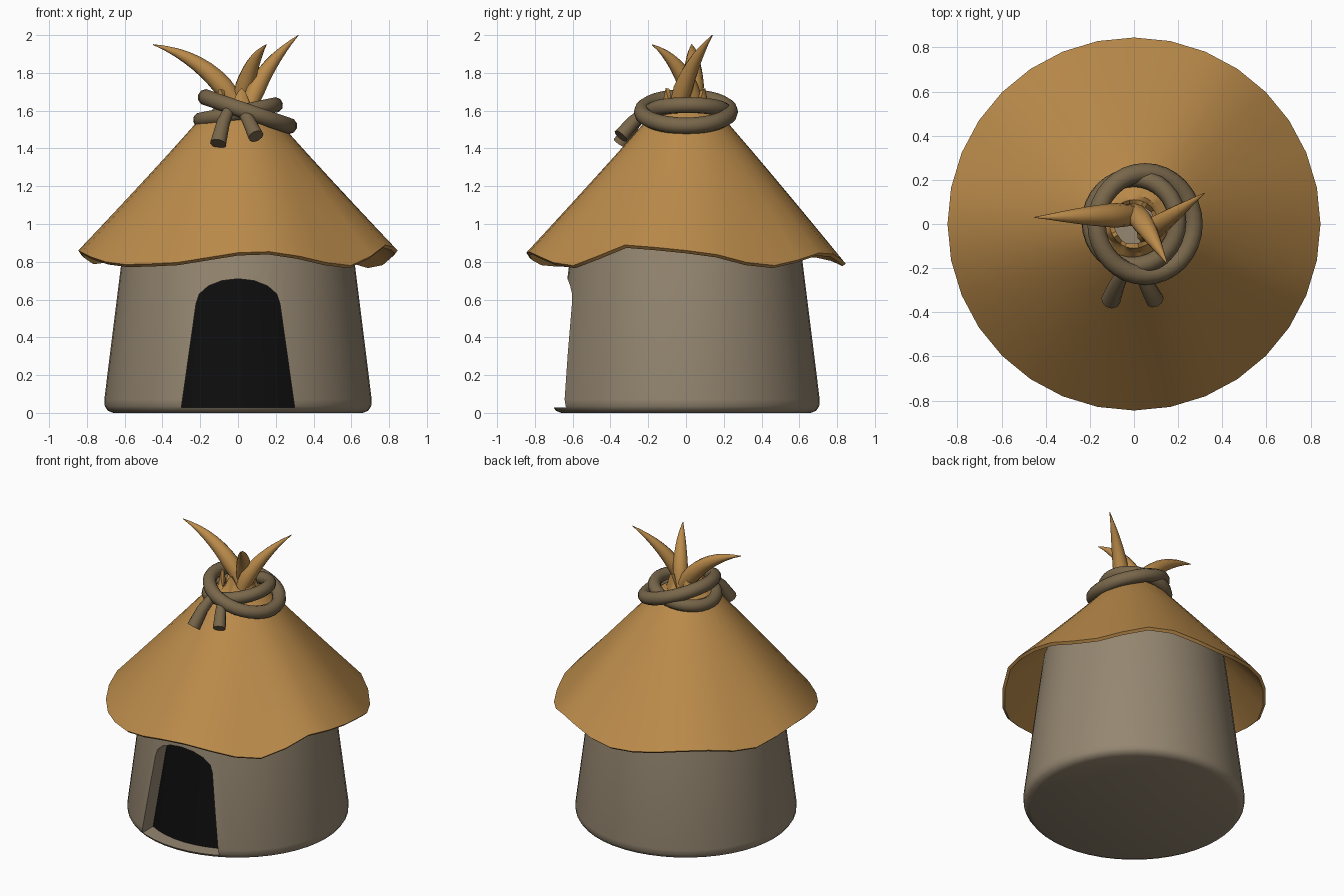
import bpy, bmesh, math
from mathutils import Vector, Matrix

if "Cube" in bpy.data.objects:
    bpy.data.objects.remove(bpy.data.objects["Cube"])

def material(name, rgb):
    m = bpy.data.materials.new(name)
    m.diffuse_color = (*rgb, 1)
    m.use_nodes = True
    m.node_tree.nodes["Principled BSDF"].inputs["Base Color"].default_value = m.diffuse_color
    return m

STRAW = material("straw", (0.5, 0.26, 0.07))
CLAY = material("clay", (0.30, 0.24, 0.165))
ROPE = material("rope", (0.19, 0.135, 0.07))
DARK = material("dark", (0.004, 0.004, 0.004))

def finish(name, bm, mat):
    bmesh.ops.remove_doubles(bm, verts=bm.verts, dist=1e-5)
    me = bpy.data.meshes.new(name)
    bm.to_mesh(me)
    bm.free()
    ob = bpy.data.objects.new(name, me)
    bpy.context.collection.objects.link(ob)
    if mat:
        me.materials.append(mat)
    return ob

def smooth(ob, angle=40):
    bpy.ops.object.select_all(action='DESELECT')
    ob.select_set(True)
    bpy.context.view_layer.objects.active = ob
    bpy.ops.object.shade_smooth_by_angle(angle=math.radians(angle))

def skin(bm, rings, closed=False):
    """Join rings of points with quads."""
    vs = [[bm.verts.new(p) for p in ring] for ring in rings]
    n = len(vs[0])
    pairs = list(zip(vs, vs[1:])) + ([(vs[-1], vs[0])] if closed else [])
    for a, b in pairs:
        for i in range(n):
            j = (i + 1) % n
            bm.faces.new((a[i], a[j], b[j], b[i]))
    return vs

def circle(r, z, n=32):
    return [(r * math.cos(2 * math.pi * i / n), r * math.sin(2 * math.pi * i / n), z) for i in range(n)]

def lathe(name, profile, mat, n=32):
    bm = bmesh.new()
    skin(bm, [circle(r, z, n) for r, z in profile])
    return finish(name, bm, mat)

def sweep(name, pts, radii, mat, sides=10):
    """Tapered tube along a path."""
    bm = bmesh.new()
    pts = [Vector(p) for p in pts]
    rings = []
    for i, p in enumerate(pts):
        t = (pts[min(i + 1, len(pts) - 1)] - pts[max(i - 1, 0)]).normalized()
        u = t.cross(Vector((0.3, 1, 0.1))).normalized()
        v = t.cross(u)
        rings.append([p + radii[i] * (u * math.cos(a) + v * math.sin(a))
                      for a in (2 * math.pi * k / sides for k in range(sides))])
    vs = skin(bm, rings)
    bm.faces.new(vs[0][::-1])
    bm.faces.new(vs[-1])
    ob = finish(name, bm, mat)
    smooth(ob, 50)
    return ob

# Clay wall: tapered shell with rounded foot and closed floor
wall = lathe("wall", [(0, 0), (0.66, 0), (0.69, 0.012), (0.705, 0.035), (0.708, 0.07), (0.617, 0.8),
                      (0.58, 1.08), (0.47, 1.08), (0.507, 0.8), (0.6, 0.02), (0, 0.02)], CLAY, 48)

# Doorway cutter: tapered jambs with arched top
outline = [(-0.30, 0.028), (0.30, 0.028)]
outline += [(0.222 * math.cos(a), 0.58 + 0.13 * math.sin(a)) for a in (math.pi * k / 8 for k in range(9))]
bm = bmesh.new()
front = [bm.verts.new((x, -1, z)) for x, z in outline]
face = bm.faces.new(front)
ext = bmesh.ops.extrude_face_region(bm, geom=[face])
bmesh.ops.translate(bm, verts=[g for g in ext["geom"] if isinstance(g, bmesh.types.BMVert)], vec=(0, 0.75, 0))
bmesh.ops.recalc_face_normals(bm, faces=bm.faces)
cutter = finish("door_cutter", bm, None)
cut = wall.modifiers.new("door", 'BOOLEAN')
cut.operation, cut.solver, cut.object = 'DIFFERENCE', 'EXACT', cutter
bpy.context.view_layer.objects.active = wall
bpy.ops.object.modifier_apply(modifier="door")
bpy.data.objects.remove(cutter)
smooth(wall)

# Dark interior seen through the doorway
smooth(lathe("dark_interior", [(0.594, 0.024), (0.5, 0.8), (0.47, 1.05)], DARK, 48))

# Straw roof: cone with wavy rim and jagged crown
RIM = [(0, .86), (32, .78), (60, .85), (90, .79), (130, .84), (155, .80), (180, .86),
       (228, .785), (240, .79), (278, .855), (315, .78), (339, .89), (360, .86)]

def rim_z(deg):
    for (a, za), (b, zb) in zip(RIM, RIM[1:]):
        if a <= deg <= b:
            return za + (zb - za) * (1 - math.cos(math.pi * (deg - a) / (b - a))) / 2

rings = []
for k in range(6):
    t = 1 - k / 5
    ring = circle(0.235 + 0.61 * t, 0)
    rings.append([(x, y, 1.52 - 0.695 * t + (rim_z(i * 11.25) - 0.825) * t ** 1.5)
                  for i, (x, y, _) in enumerate(ring)])
rings += [circle(0.19, 1.565), circle(0.13, 1.61)]
rings.append([(x, y, 1.67 + 0.05 * math.cos(math.radians(5 * (i * 11.25 + 80))))
              for i, (x, y, _) in enumerate(circle(0.11, 0))])
bm = bmesh.new()
skin(bm, rings)
roof = finish("roof", bm, STRAW)
thick = roof.modifiers.new("thickness", 'SOLIDIFY')
thick.thickness, thick.offset = 0.022, -1
bpy.context.view_layer.objects.active = roof
bpy.ops.object.modifier_apply(modifier="thickness")
smooth(roof)

# Two tilted rope rings around the neck
def rope_ring(name, centre, major, minor, tilt):
    m = Matrix.Translation(centre) @ Matrix.Rotation(tilt, 4, 'Y')
    bm = bmesh.new()
    rings = []
    for k in range(32):
        a = 2 * math.pi * k / 32
        rings.append([m @ Vector(((major + minor * math.cos(b)) * math.cos(a),
                                  (major + minor * math.cos(b)) * math.sin(a), minor * math.sin(b)))
                      for b in (2 * math.pi * j / 10 for j in range(10))])
    skin(bm, rings, closed=True)
    bmesh.ops.recalc_face_normals(bm, faces=bm.faces)
    smooth(finish(name, bm, ROPE), 60)

rope_ring("rope_ring_large", (0.05, 0, 1.595), 0.232, 0.044, 0.33)
rope_ring("rope_ring_small", (0, 0.01, 1.59), 0.2, 0.042, -0.2)

# Loose rope ends
sweep("rope_end_left", [(-0.05, -0.22, 1.6), (-0.08, -0.28, 1.53), (-0.105, -0.345, 1.425)],
      [0.03, 0.037, 0.044], ROPE)
sweep("rope_end_right", [(0.03, -0.22, 1.59), (0.06, -0.28, 1.54), (0.095, -0.345, 1.465)],
      [0.03, 0.036, 0.042], ROPE)

# Curved straw tufts, from quadratic curves
def tuft(name, base, ctrl, tip, width):
    b, c, e = Vector(base), Vector(ctrl), Vector(tip)
    ts = [k / 10 for k in range(11)]
    pts = [b * (1 - t) ** 2 + c * 2 * t * (1 - t) + e * t * t for t in ts]
    radii = [max(0.002, width * min(1, 0.7 + t) * (1 - t ** 2.2)) for t in ts]
    sweep(name, pts, radii, STRAW)

tuft("tuft_left", (0.02, 0.04, 1.58), (-0.13, 0.04, 1.87), (-0.45, 0.03, 1.95), 0.06)
tuft("tuft_right", (0.05, -0.05, 1.58), (0.1, -0.01, 1.81), (0.32, 0.14, 2.0), 0.055)
tuft("tuft_front", (0.0, 0.06, 1.58), (0.05, 0.0, 1.85), (0.15, -0.18, 1.95), 0.055)
